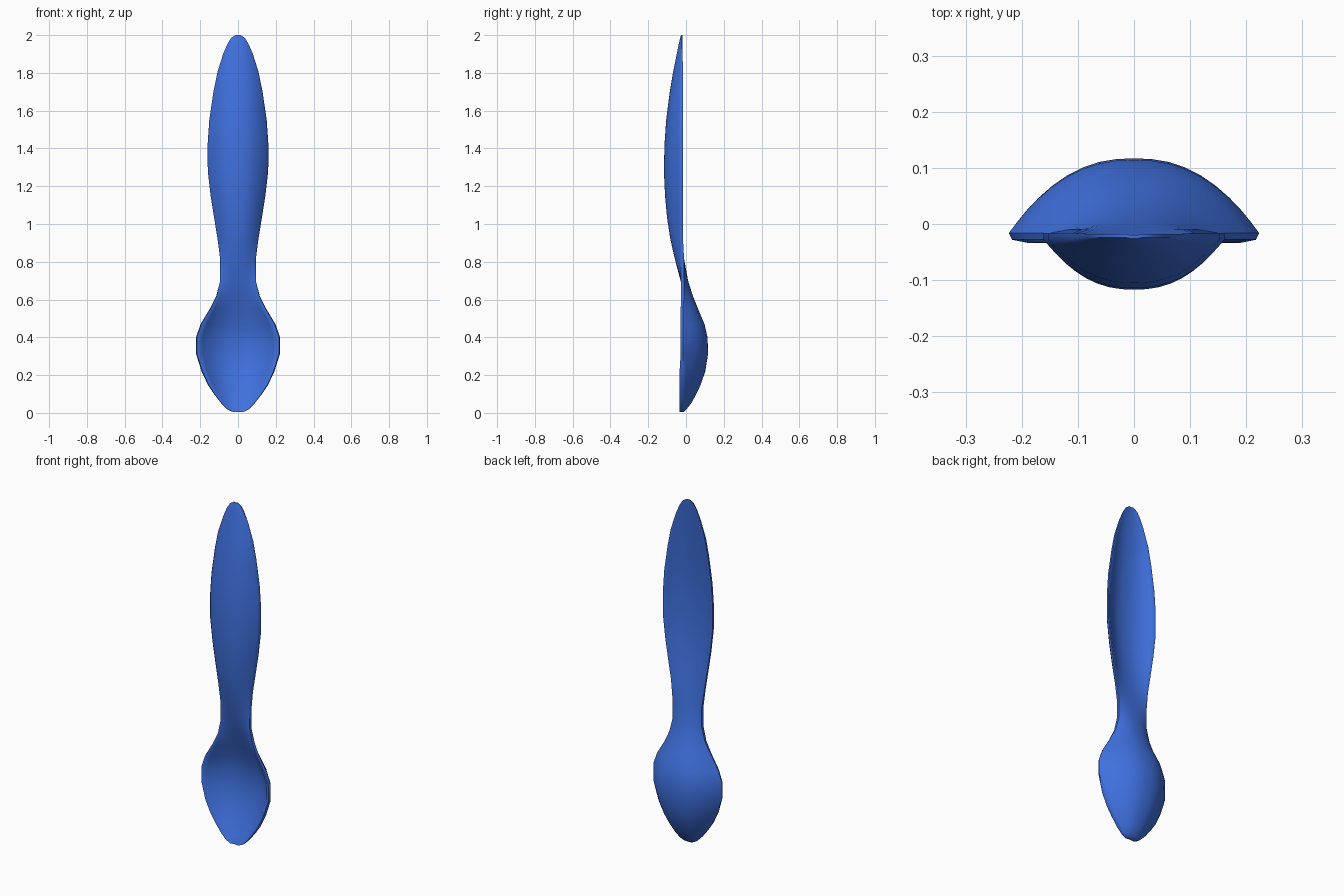
import bpy, bmesh

blue = bpy.data.materials.new("blue plastic")
blue.diffuse_color = (0.05, 0.165, 0.74, 1)

# Stations up the spoon: height, half width, front y and back y on the centre line
STATIONS = [
    (0.004, 0.026, -0.030, -0.014), (0.018, 0.056, -0.027, 0.002),
    (0.05, 0.088, -0.011, 0.027), (0.10, 0.127, 0.011, 0.055),
    (0.15, 0.160, 0.030, 0.078), (0.22, 0.193, 0.053, 0.102),
    (0.315, 0.223, 0.068, 0.117), (0.40, 0.223, 0.065, 0.114),
    (0.47, 0.198, 0.050, 0.098), (0.55, 0.150, 0.022, 0.064),
    (0.62, 0.115, -0.004, 0.036), (0.70, 0.094, -0.029, 0.011),
    (0.81, 0.094, -0.058, -0.009), (0.92, 0.108, -0.083, -0.030),
    (1.03, 0.126, -0.100, -0.050), (1.15, 0.145, -0.111, -0.064),
    (1.28, 0.160, -0.117, -0.071), (1.42, 0.161, -0.114, -0.070),
    (1.55, 0.152, -0.105, -0.064), (1.70, 0.130, -0.086, -0.050),
    (1.80, 0.110, -0.069, -0.040), (1.90, 0.079, -0.049, -0.029),
    (1.955, 0.055, -0.038, -0.024), (1.985, 0.036, -0.031, -0.021),
    (2.00, 0.014, -0.026, -0.020),
]
N = 18  # columns across the spoon


def rim(z):
    """Front and back y of the thin edge."""
    if z < 0.3:
        return -0.034, -0.016
    if 0.6 < z < 0.9:
        return -0.027, -0.010
    if z > 1.85:
        return -0.024, -0.018
    return -0.028, -0.016


# Spoon: bowl, neck and hollow handle as one lofted shell
bm = bmesh.new()
rings = []
for z, w, front, back in STATIONS:
    rf, rb = rim(z)
    ring = []
    for side, mid, edge in ((1, front, rf), (-1, back, rb)):
        hollow = (side == 1) == (z < 0.65)
        for i in range(N + 1):
            s = side * (2 * i / N - 1)
            s = s * (1.25 - 0.25 * s * s)  # closer columns near the rim
            # hollow faces start a little inside the edge
            t = min(1, abs(s) / 0.94) if hollow else abs(s)
            y = edge + (mid - edge) * (1 - t ** 2.35)
            x = s * w * (0.975 if side == 1 and z < 0.65 else 1)
            ring.append(bm.verts.new((x, y, z)))
    rings.append(ring)
for a, b in zip(rings, rings[1:]):
    for i in range(len(a)):
        j = (i + 1) % len(a)
        bm.faces.new((a[i], a[j], b[j], b[i]))
# End caps as strips between the front and back skins
for r in (rings[0], rings[-1]):
    for i in range(N):
        bm.faces.new((r[i], r[i + 1], r[2 * N - i], r[2 * N + 1 - i]))
bmesh.ops.recalc_face_normals(bm, faces=bm.faces)

mesh = bpy.data.meshes.new("spoon")
bm.to_mesh(mesh)
bm.free()
mesh.materials.append(blue)
spoon = bpy.data.objects.new("spoon", mesh)
bpy.context.collection.objects.link(spoon)
bpy.context.view_layer.objects.active = spoon
spoon.select_set(True)
bpy.ops.object.shade_smooth_by_angle(angle=0.9)
